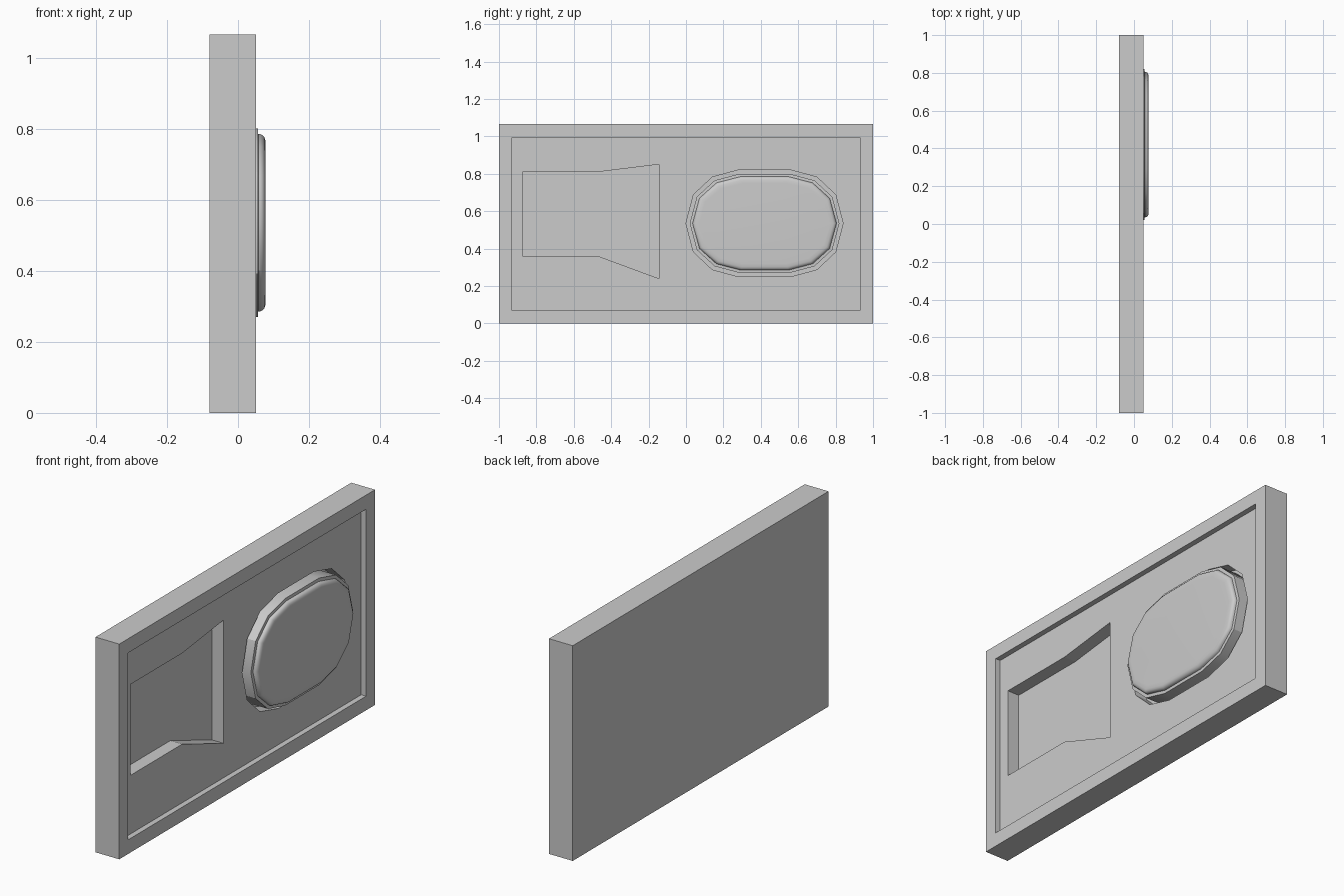
import bpy, bmesh, math

if "Cube" in bpy.data.objects:
    bpy.data.objects.remove(bpy.data.objects["Cube"])


def loft(name, rings):
    """Solid from a stack of matching rings of 3D points, capped at both ends."""
    bm = bmesh.new()
    loops = [[bm.verts.new(p) for p in ring] for ring in rings]
    n = len(loops[0])
    for a, b in zip(loops, loops[1:]):
        for i in range(n):
            j = (i + 1) % n
            bm.faces.new((a[i], a[j], b[j], b[i]))
    bm.faces.new(loops[0][::-1])
    bm.faces.new(loops[-1])
    bmesh.ops.recalc_face_normals(bm, faces=bm.faces)
    mesh = bpy.data.meshes.new(name)
    bm.to_mesh(mesh)
    bm.free()
    obj = bpy.data.objects.new(name, mesh)
    bpy.context.collection.objects.link(obj)
    return obj


def prism(name, outline, x0, x1):
    return loft(name, [[(x, y, z) for y, z in outline] for x in (x0, x1)])


def rect(y0, z0, y1, z1):
    return [(y0, z0), (y1, z0), (y1, z1), (y0, z1)]


# Fourteen-sided oval, shrunk inwards by an offset
HALF_Y, HALF_Z, CY, CZ = 0.42, 0.285, 0.42, 0.535
quarter = [(0.42, 0), (0.38, 0.153), (0.28, 0.247), (0.14, 0.285)]
upper = quarter + [(-y, z) for y, z in reversed(quarter)]
oval_unit = upper + [(y, -z) for y, z in reversed(upper[1:-1])]


def oval(offset):
    sy, sz = 1 - offset / HALF_Y, 1 - offset / HALF_Z
    return [(CY + y * sy, CZ + z * sz) for y, z in oval_unit]


FRONT, PANEL, FLOOR = 0.05, 0.023, -0.042

# Slab with a shallow framed panel and two deeper pockets
slab = prism("slab", rect(-1, 0, 1, 1.065), -0.08, FRONT)
flared = [(-0.875, 0.36), (-0.47, 0.36), (-0.145, 0.24),
          (-0.145, 0.85), (-0.47, 0.81), (-0.875, 0.81)]
cutters = [
    prism("panel_cutter", rect(-0.93, 0.07, 0.93, 0.995), PANEL, 0.2),
    prism("flared_pocket_cutter", flared, FLOOR, 0.21),
    prism("oval_pocket_cutter", oval(0), FLOOR, 0.22),
]
bpy.context.view_layer.objects.active = slab
for cutter in cutters:
    cutter.hide_render = True
    mod = slab.modifiers.new(cutter.name, 'BOOLEAN')
    mod.operation = 'DIFFERENCE'
    mod.solver = 'EXACT'
    mod.object = cutter
    bpy.ops.object.modifier_apply(modifier=mod.name)
    bpy.data.objects.remove(cutter)

# Oval pad: stepped base with a rounded cap, standing in the oval pocket
profile = [(0.02, FLOOR - 0.003), (0.02, 0.056), (0.035, 0.057), (0.036, 0.064),
           (0.039, 0.070), (0.045, 0.0745), (0.053, 0.077), (0.07, 0.078)]
pad = loft("oval_pad", [[(x, y, z) for y, z in oval(o)] for o, x in profile])
bpy.ops.object.select_all(action='DESELECT')
pad.select_set(True)
bpy.context.view_layer.objects.active = pad
bpy.ops.object.shade_smooth_by_angle(angle=math.radians(32))
